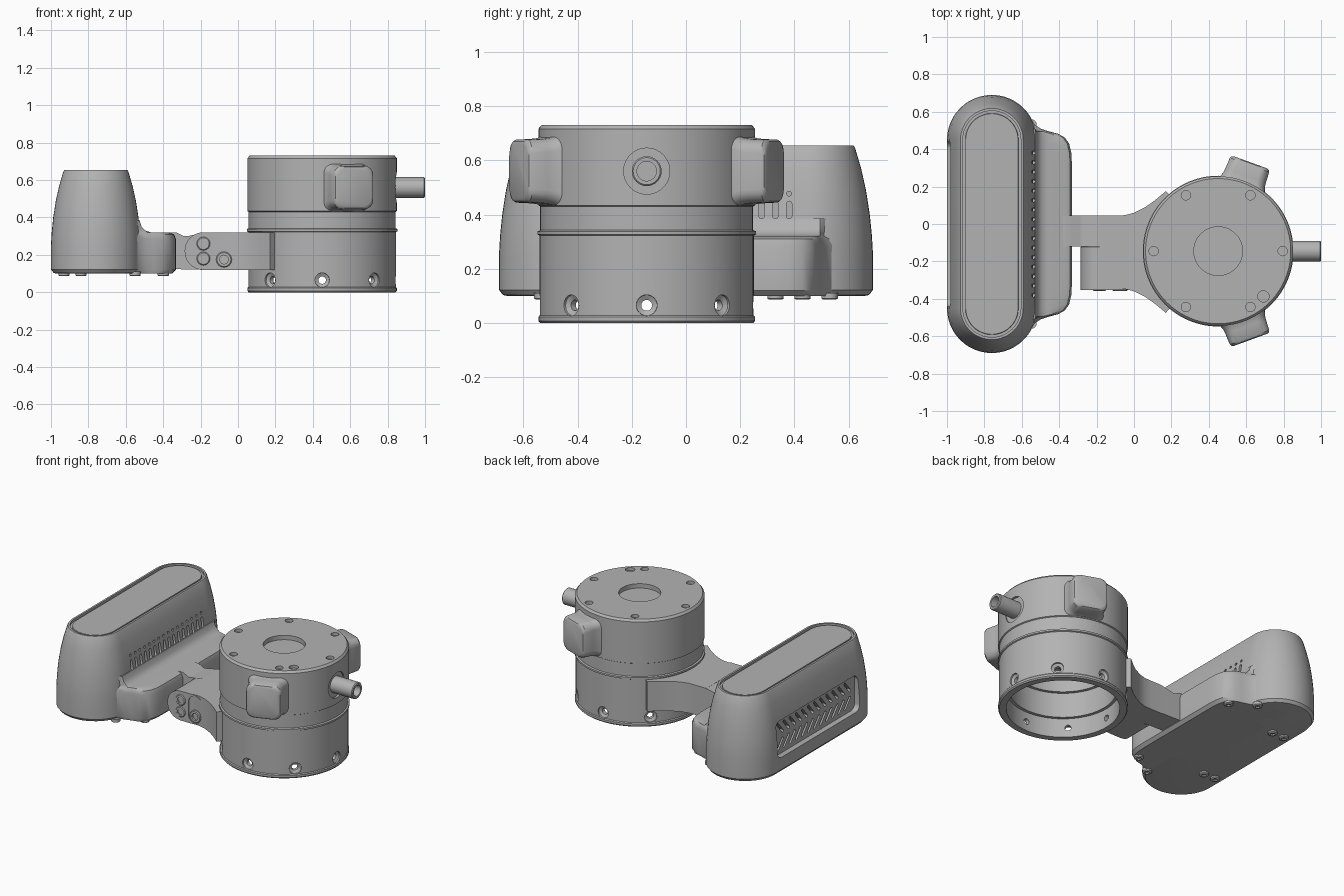
import bpy, bmesh
from math import pi, sin, cos, radians
from mathutils import Vector, Matrix

if "Cube" in bpy.data.objects:
    bpy.data.objects.remove(bpy.data.objects["Cube"])

grey = bpy.data.materials.new("matte_grey")
grey.use_nodes = True
tint = (0.45, 0.45, 0.45, 1)
grey.diffuse_color = tint
grey.node_tree.nodes["Principled BSDF"].inputs["Base Color"].default_value = tint


def activate(obj):
    bpy.ops.object.select_all(action="DESELECT")
    obj.select_set(True)
    bpy.context.view_layer.objects.active = obj


def smooth(obj):
    activate(obj)
    bpy.ops.object.shade_smooth_by_angle(angle=radians(32))


def loft(name, rings):
    """Skin a list of equal-length closed rings and cap both ends."""
    bm = bmesh.new()
    rows = [[bm.verts.new(p) for p in ring] for ring in rings]
    n = len(rows[0])
    for a, b in zip(rows, rows[1:]):
        for i in range(n):
            j = (i + 1) % n
            bm.faces.new((a[i], a[j], b[j], b[i]))
    bm.faces.new(rows[0])
    bm.faces.new(rows[-1])
    bmesh.ops.remove_doubles(bm, verts=bm.verts, dist=1e-5)
    bmesh.ops.recalc_face_normals(bm, faces=bm.faces)
    mesh = bpy.data.meshes.new(name)
    bm.to_mesh(mesh)
    bm.free()
    mesh.materials.append(grey)
    obj = bpy.data.objects.new(name, mesh)
    bpy.context.collection.objects.link(obj)
    smooth(obj)
    return obj


def stack(name, layers, loc, axis=(0, 0, 1)):
    """Loft flat outlines (points, height) along an axis; outline y stays upright."""
    z = Vector(axis).normalized()
    y = Vector((0, 1, 0)) if abs(z.z) > 0.9 else Vector((0, 0, 1))
    frame = Matrix((y.cross(z), y, z)).transposed()
    loc = Vector(loc)
    return loft(name, [[loc + frame @ Vector((p[0], p[1], h)) for p in pts]
                       for pts, h in layers])


def rounded(hx, hy, r, n=6, tilt=0.0):
    pts = []
    for k, (sx, sy) in enumerate(((1, 1), (-1, 1), (-1, -1), (1, -1))):
        for i in range(n + 1):
            a = (k + i / n) * pi / 2
            x, y = sx * (hx - r) + r * cos(a), sy * (hy - r) + r * sin(a)
            pts.append((x * cos(tilt) - y * sin(tilt), x * sin(tilt) + y * cos(tilt)))
    return pts


def lathe(name, profile, loc, axis=(0, 0, 1), seg=24):
    return stack(name, [([(r * cos(2 * pi * i / seg), r * sin(2 * pi * i / seg))
                          for i in range(seg)], h) for r, h in profile], loc, axis)


def cut(target, cutters):
    """Subtract a group of cutters and delete them."""
    activate(cutters[0])
    for c in cutters:
        c.select_set(True)
    if len(cutters) > 1:
        bpy.ops.object.join()
    tool = cutters[0]
    tool.hide_render = True
    mod = target.modifiers.new("cut", "BOOLEAN")
    mod.operation, mod.solver, mod.object = "DIFFERENCE", "EXACT", tool
    activate(target)
    bpy.ops.object.modifier_apply(modifier=mod.name)
    bpy.data.objects.remove(tool)
    smooth(target)


CX, CY = 0.45, -0.145

# Round housing, open underneath, with a shallow recess on top
housing = lathe("round_housing", [
    (.31, .45), (.31, .30), (.33, .30), (.33, .13), (.35, .13), (.35, 0),
    (.393, 0), (.4, .008), (.4, .022), (.395, .028), (.395, .322), (.403, .326),
    (.403, .338), (.393, .342), (.393, .43), (.4, .434), (.4, .716), (.388, .73),
    (.13, .73), (.13, .70)], (CX, CY, 0), seg=96)

# Countersunk side holes, top screw holes and the cable gland seat
tools = []
for k in range(8):
    a = k * pi / 4
    tools.append(lathe("hole", [(.02, .30), (.02, .375), (.038, .385), (.042, .43)],
                       (CX, CY, .065), (cos(a), sin(a), 0)))
spots = [(.345, 60 * k, .025) for k in range(6)] + [(.342, -45, .03)]
for r, deg, size in spots:
    a = radians(deg)
    tools.append(lathe("hole", [(size, .71), (size, .76)],
                       (CX + r * cos(a), CY + r * sin(a), 0)))
tools.append(lathe("hole", [(.085, .384), (.085, .45)], (CX, CY, .56), (1, 0, 0), 40))
cut(housing, tools)

# Cable tube
lathe("cable_tube", [(.055, .37), (.055, .545), (.05, .55), (.036, .55), (.036, .42)],
      (CX, CY, .56), (1, 0, 0), 32)

# Two rounded side blocks
for side, name in ((1, "rear_side_block"), (-1, "front_side_block")):
    a = radians(70 * side)
    layers = [(rounded(w, w + .004, .05), h) for w, h in
              ((.135, .36), (.125, .385), (.118, .405), (.115, .43), (.112, .49),
               (.106, .5), (.096, .505))]
    stack(name, layers, (CX, CY, .56), (cos(a), sin(a), 0))

# Flared arm hugging the housing
edge = [(-.185, .045), (-.1, .045), (-.05, .047), (0, .06), (.06, .09), (.11, .125),
        (.17, .175)]
arc = [(CX + .37 * cos(radians(d)), CY + .37 * sin(radians(d))) for d in range(130, 231, 5)]
plan = edge + arc + [(x, -.30 - y) for x, y in reversed(edge)]
stack("arm", [(plan, .118), (plan, .32)], (0, 0, 0))

# Hinge knuckle, tongue and cover plate
HX, HZ = -.185, .22
lathe("hinge_knuckle", [(.094, .118), (.1, .124), (.1, .339), (.094, .345)],
      (HX, 0, HZ), (0, -1, 0), 40)
tongue = [(-.38, .125), (-.185, .12), (-.185, .319), (-.27, .30), (-.29, .30), (-.33, .32),
          (-.38, .32)]
stack("hinge_tongue", [(tongue, -.045), (tongue, .12)], (0, 0, 0), (0, -1, 0))
cover = stack("cover_plate", [(rounded(.142, .1, .098, 10), .30),
                              (rounded(.142, .1, .098, 10), .352)],
              (-.143, 0, HZ), (0, -1, 0))
cut(cover, [stack("slot", [(rounded(.052, .092, .051, 10), .343),
                           (rounded(.052, .092, .051, 10), .37)],
                  (-.075, 0, HZ), (0, -1, 0))])
for x, z, r in ((HX, .26, .036), (HX, .18, .036), (-.075, .175, .042)):
    lathe("hinge_screw", [(r, .33), (r, .353), (r - .005, .358), (r * .55, .358),
                          (r * .55, .345)], (x, 0, z), (0, -1, 0))

# Tall stadium-shaped pod with an inset lid
PX = -.76
shape = [(-.03, .10), (-.015, .103), (0, .122), (0, .25), (-.004, .32), (-.012, .40),
         (-.026, .49), (-.044, .57), (-.066, .645), (-.072, .655), (-.085, .655),
         (-.085, .64), (-.098, .64), (-.1, .65)]
pod = stack("pod", [(rounded(.24 + d, .69 + d, .24 + d, 12), h) for d, h in shape],
            (PX, 0, 0))

# Inner vents: a row of slots with small holes above
vents = []
for k in range(16):
    y = -.38 + k * .0507
    vents.append(stack("vent", [(rounded(.01, .032, .0095, 4), h) for h in (-.575, -.47)],
                       (0, y, .417), (1, 0, 0)))
    vents.append(lathe("vent", [(.009, -.575), (.009, -.47)], (0, y, .477), (1, 0, 0), 10))
cut(pod, vents)

# Outer vent panel with herringbone slots
panel = rounded(.44, .12, .04)
cut(pod, [stack("panel", [(panel, .962), (panel, 1.1)], (0, 0, .325), (-1, 0, 0))])
slots = []
for row, z in enumerate((.27, .38)):
    for k in range(12):
        bar = rounded(.009, .048, .0085, 4, radians(40 if row else -40))
        slots.append(stack("slot", [(bar, .935), (bar, 1.0)],
                           (0, -.36 + k * .0655, z), (-1, 0, 0)))
cut(pod, slots)

# Low shelf blending into the pod
half = [(.56, -.56), (.53, -.53), (.508, -.495), (.494, -.45), (.482, -.405),
        (.462, -.37), (.43, -.347), (.38, -.335), (.32, -.332)]
stations = half + [(-y, x) for y, x in reversed(half)]
rings = []
for y, xr in stations:
    top = xr - .035
    section = [(PX, .1), (xr - .02, .1), (xr, .12), (xr, .285), (xr - .01, .31), (top, .32)]
    section += [(min(x, top), z) for x, z in
                ((-.465, .32), (-.495, .33), (-.515, .35), (-.526, .385))]
    rings.append([(x, y, z) for x, z in section + [(PX, .385)]])
loft("shelf", rings)

# Screws under the pod and shelf
for side in (-1, 1):
    for x, y in ((-.4, .43), (-.55, .53), (-.84, .33), (-.93, .33)):
        lathe("base_screw", [(.03, .11), (.03, .09), (.024, .086), (.014, .086),
                             (.014, .095)], (x, y * side, 0), seg=16)
